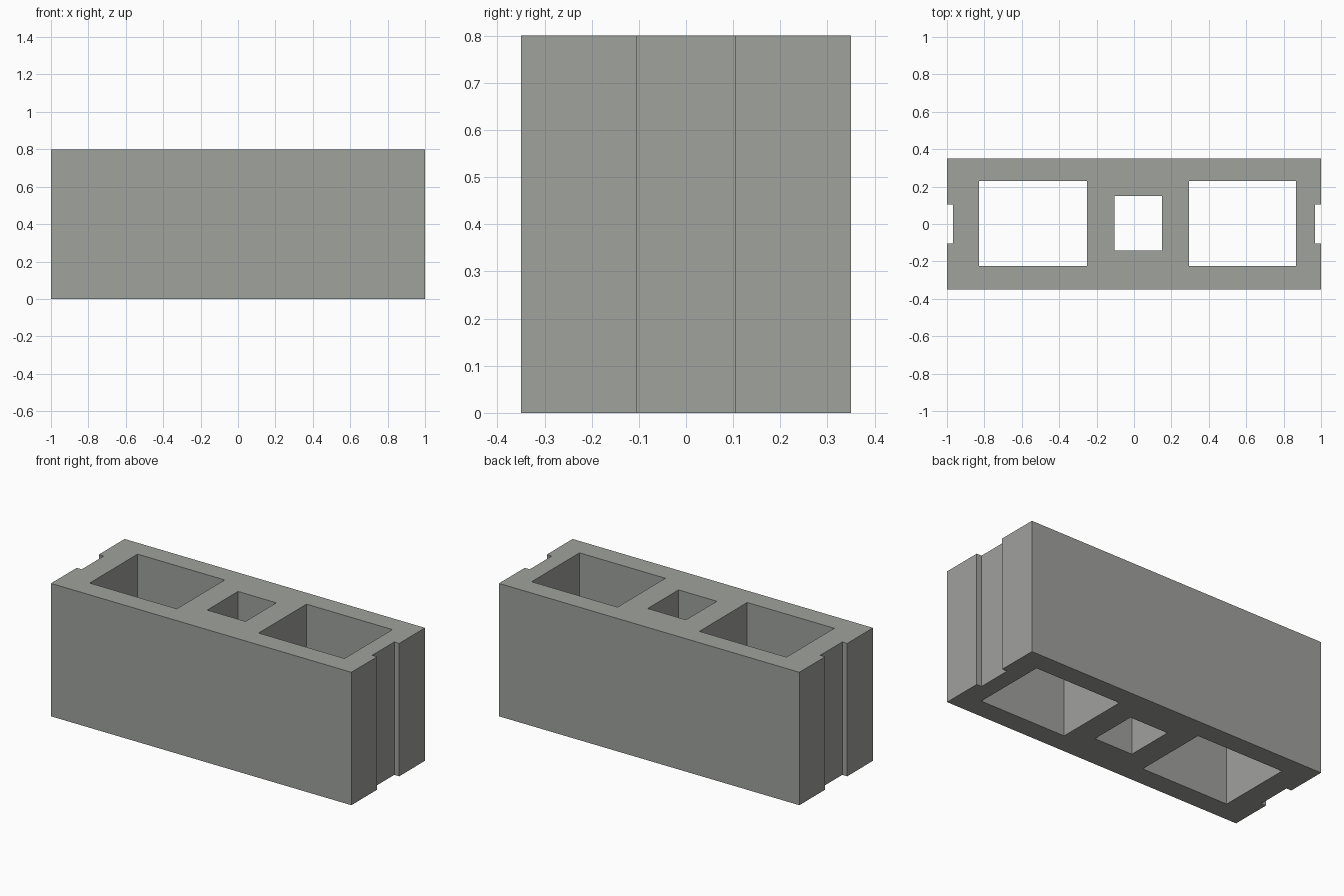
import bpy, bmesh

if "Cube" in bpy.data.objects:
    bpy.data.objects.remove(bpy.data.objects["Cube"])

HEIGHT = 0.8

def rect(x0, x1, y0, y1):
    return [(x0, y0), (x1, y0), (x1, y1), (x0, y1)]

# outer outline with a shallow vertical groove in each end
outline = [(-1, -0.35), (1, -0.35), (1, -0.105), (0.967, -0.105), (0.967, 0.105), (1, 0.105),
           (1, 0.35), (-1, 0.35), (-1, 0.105), (-0.967, 0.105), (-0.967, -0.105), (-1, -0.105)]

# two large cores and a small centre core, all open through the block
cores = [rect(-0.83, -0.25, -0.225, 0.23),
         rect(-0.105, 0.15, -0.143, 0.15),
         rect(0.295, 0.867, -0.225, 0.23)]

# fill the plan between the loops, then raise it to full height
bm = bmesh.new()
edges = []
for loop in [outline] + cores:
    vs = [bm.verts.new((x, y, 0)) for x, y in loop]
    edges += [bm.edges.new((vs[i], vs[(i + 1) % len(vs)])) for i in range(len(vs))]
bmesh.ops.triangle_fill(bm, use_beauty=True, use_dissolve=False, edges=edges, normal=(0, 0, 1))
ext = bmesh.ops.extrude_face_region(bm, geom=bm.faces[:], use_keep_orig=True)
top = [g for g in ext["geom"] if isinstance(g, bmesh.types.BMVert)]
bmesh.ops.translate(bm, verts=top, vec=(0, 0, HEIGHT))
bmesh.ops.recalc_face_normals(bm, faces=bm.faces[:])

mesh = bpy.data.meshes.new("concrete_block")
bm.to_mesh(mesh)
bm.free()

concrete = bpy.data.materials.new("concrete grey")
concrete.diffuse_color = (0.35, 0.36, 0.34, 1)
concrete.use_nodes = True
concrete.node_tree.nodes["Principled BSDF"].inputs["Base Color"].default_value = concrete.diffuse_color
mesh.materials.append(concrete)
block = bpy.data.objects.new("concrete_block", mesh)
bpy.context.collection.objects.link(block)
